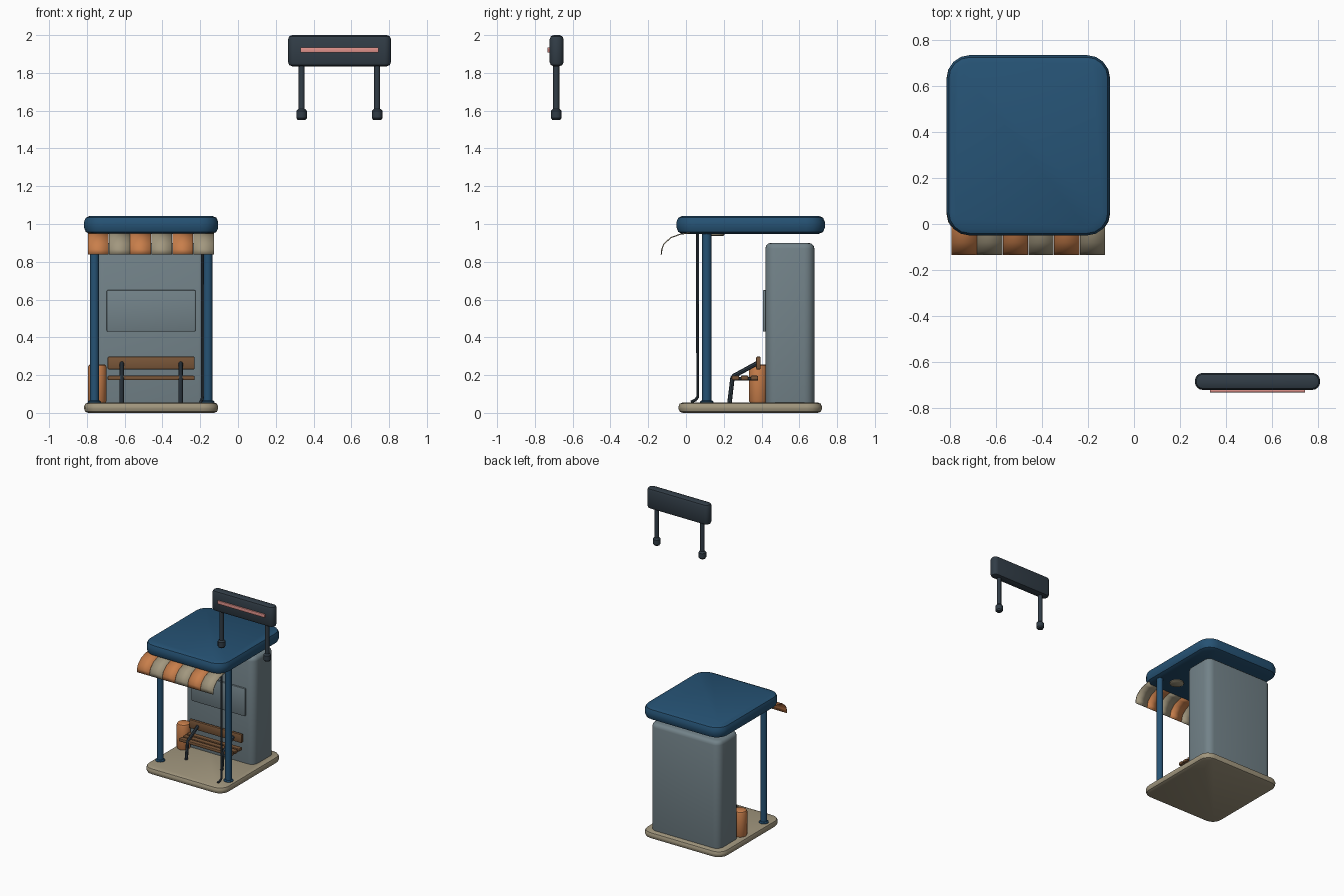
import bpy, math
from mathutils import Vector

if "Cube" in bpy.data.objects:
    bpy.data.objects.remove(bpy.data.objects["Cube"], do_unlink=True)


def material(name, rgb):
    m = bpy.data.materials.new(name)
    m.use_nodes = True
    m.diffuse_color = (*rgb, 1)
    m.node_tree.nodes["Principled BSDF"].inputs["Base Color"].default_value = (*rgb, 1)
    return m


BLUE = material("roof blue", (0.019, 0.085, 0.175))
GREY = material("wall grey", (0.17, 0.225, 0.25))
ORANGE = material("warm orange", (0.58, 0.21, 0.07))
SAND = material("sand", (0.36, 0.31, 0.21))
WOOD = material("bench wood", (0.19, 0.092, 0.04))
DARK = material("dark metal", (0.031, 0.046, 0.062))
PINK = material("light strip pink", (0.75, 0.29, 0.26))


def select(ob):
    bpy.ops.object.select_all(action='DESELECT')
    ob.select_set(True)
    bpy.context.view_layer.objects.active = ob


def build(name, verts, faces, mat, angle=35):
    me = bpy.data.meshes.new(name)
    me.from_pydata(verts, [], faces)
    me.materials.append(mat)
    ob = bpy.data.objects.new(name, me)
    bpy.context.collection.objects.link(ob)
    select(ob)
    bpy.ops.object.shade_smooth_by_angle(angle=math.radians(angle))
    return ob


def rounded_box(name, x, y, z, mat, corner=0.01, edge=0.005, steps=2, arc=4):
    """Box with rounded upright corners and rounded top and bottom rims."""
    cx, cy = sum(x) / 2, sum(y) / 2
    hx, hy = (x[1] - x[0]) / 2, (y[1] - y[0]) / 2
    quarter = [math.pi / 2 * i / steps for i in range(steps + 1)]
    levels = [(edge * (1 - math.sin(t)), z[0] + edge * (1 - math.cos(t))) for t in quarter]
    levels += [(inset, z[0] + z[1] - h) for inset, h in reversed(levels)]
    verts = []
    for inset, h in levels:
        r = max(corner - inset, 0.001)
        for q, (sx, sy) in enumerate([(1, 1), (-1, 1), (-1, -1), (1, -1)]):
            for i in range(arc + 1):
                a = math.pi / 2 * (q + i / arc)
                verts.append((cx + sx * (hx - inset - r) + r * math.cos(a),
                              cy + sy * (hy - inset - r) + r * math.sin(a), h))
    n = 4 * (arc + 1)
    faces = [(k * n + i, k * n + (i + 1) % n, (k + 1) * n + (i + 1) % n, (k + 1) * n + i)
             for k in range(len(levels) - 1) for i in range(n)]
    faces += [tuple(reversed(range(n))), tuple(range(len(verts) - n, len(verts)))]
    return build(name, verts, faces, mat)


def lathe(name, centre, profile, mat, sides=20):
    """Round part from (radius, height) pairs, listed bottom to top."""
    verts = [(centre[0] + r * math.cos(math.tau * i / sides),
              centre[1] + r * math.sin(math.tau * i / sides), h)
             for r, h in profile for i in range(sides)]
    faces = [(k * sides + i, k * sides + (i + 1) % sides,
              (k + 1) * sides + (i + 1) % sides, (k + 1) * sides + i)
             for k in range(len(profile) - 1) for i in range(sides)]
    faces += [tuple(reversed(range(sides))), tuple(range(len(verts) - sides, len(verts)))]
    return build(name, verts, faces, mat)


def tube(name, points, radius, mat):
    """Bent pipe along a polyline."""
    cu = bpy.data.curves.new(name, 'CURVE')
    cu.dimensions = '3D'
    cu.bevel_depth = radius
    cu.bevel_resolution = 2
    cu.use_fill_caps = True
    sp = cu.splines.new('POLY')
    sp.points.add(len(points) - 1)
    for p, co in zip(sp.points, points):
        p.co = (*co, 1)
    cu.materials.append(mat)
    ob = bpy.data.objects.new(name, cu)
    bpy.context.collection.objects.link(ob)
    select(ob)
    bpy.ops.object.convert(target='MESH')
    bpy.ops.object.shade_smooth_by_angle(angle=math.radians(40))


MID = -0.46  # shelter centre line

# Floor slab, roof and back wall
rounded_box("floor_slab", (-0.815, -0.105), (-0.04, 0.72), (0, 0.055), SAND, 0.08, 0.022)
rounded_box("roof", (-0.815, -0.105), (-0.05, 0.735), (0.948, 1.043), BLUE, 0.1, 0.032)
rounded_box("back_wall", (-0.765, -0.155), (0.42, 0.68), (0.002, 0.9), GREY, 0.055, 0.03, 3, 5)
rounded_box("wall_panel", (-0.695, -0.225), (0.407, 0.43), (0.43, 0.65), GREY, 0.006, 0.006)

# Front posts with base plates, and ceiling lamps
for side, sign in (("left", 1), ("right", -1)):
    x = MID + sign * 0.3
    lathe(side + "_post", (x, 0.11), [(0.024, 0.04), (0.024, 0.96)], BLUE)
    lathe(side + "_post_base", (x, 0.11), [(0.035, 0.05), (0.035, 0.06), (0.028, 0.066)], BLUE)
    lathe(side + "_ceiling_lamp", (MID + sign * 0.17, 0.15),
          [(0.045, 0.936), (0.053, 0.941), (0.053, 0.955)], SAND)

# Rain pipe beside the left post
tube("rain_pipe", [(-0.187, 0.062, 0.955), (-0.187, 0.062, 0.085),
                   (-0.192, 0.05, 0.068), (-0.198, 0.028, 0.058)], 0.008, DARK)

# Striped awning: curved strips of one profile
profile = [Vector(p) for p in [(0.02, 0.953), (-0.03, 0.946), (-0.08, 0.928),
                               (-0.118, 0.893), (-0.128, 0.865), (-0.131, 0.838)]]
pitch = 0.67 / 6
for s in range(6):
    x0 = -0.795 + s * pitch
    verts = [(x, p.x, p.y) for p in profile for x in (x0 + 0.001, x0 + pitch - 0.001)]
    faces = [(2 * i, 2 * i + 2, 2 * i + 3, 2 * i + 1) for i in range(len(profile) - 1)]
    strip = build(f"awning_strip_{s + 1}", verts, faces, SAND if s % 2 else ORANGE)
    solid = strip.modifiers.new("thickness", 'SOLIDIFY')
    solid.thickness = 0.006
    solid.offset = 0

# Bench: seat slats, backrest and bent side frames
for i, y in enumerate((0.262, 0.31, 0.362)):
    rounded_box(f"seat_slat_{i + 1}", (-0.69, -0.23), (y - 0.02, y + 0.02),
                (0.173, 0.197), WOOD, 0.006, 0.006)
rounded_box("bench_backrest", (-0.69, -0.23), (0.371, 0.395), (0.23, 0.298), WOOD, 0.006, 0.006)
for side, x in (("left", -0.303), ("right", -0.615)):
    tube(side + "_bench_frame", [(x, 0.23, 0.05), (x, 0.246, 0.185), (x, 0.256, 0.197),
                                 (x, 0.375, 0.262)], 0.012, DARK)
    tube(side + "_bench_bracket", [(x, 0.245, 0.18), (x, 0.38, 0.18)], 0.009, DARK)

# Litter bin
lathe("litter_bin", (-0.745, 0.383),
      [(0.042, 0.05), (0.05, 0.065), (0.05, 0.24), (0.045, 0.252), (0.036, 0.257)], ORANGE)

# Floating sign on two legs
rounded_box("sign_board", (0.265, 0.81), (-0.722, -0.648), (1.835, 2.0), DARK, 0.034, 0.022)
rounded_box("sign_light_strip", (0.33, 0.745), (-0.733, -0.715), (1.908, 1.934), PINK, 0.003, 0.003)
for side, x in (("left", 0.737), ("right", 0.337)):
    lathe(side + "_sign_leg", (x, -0.687), [(0.016, 1.58), (0.016, 1.85)], DARK)
    lathe(side + "_sign_foot", (x, -0.687),
          [(0.02, 1.55), (0.028, 1.56), (0.028, 1.598), (0.018, 1.61)], DARK, 12)
